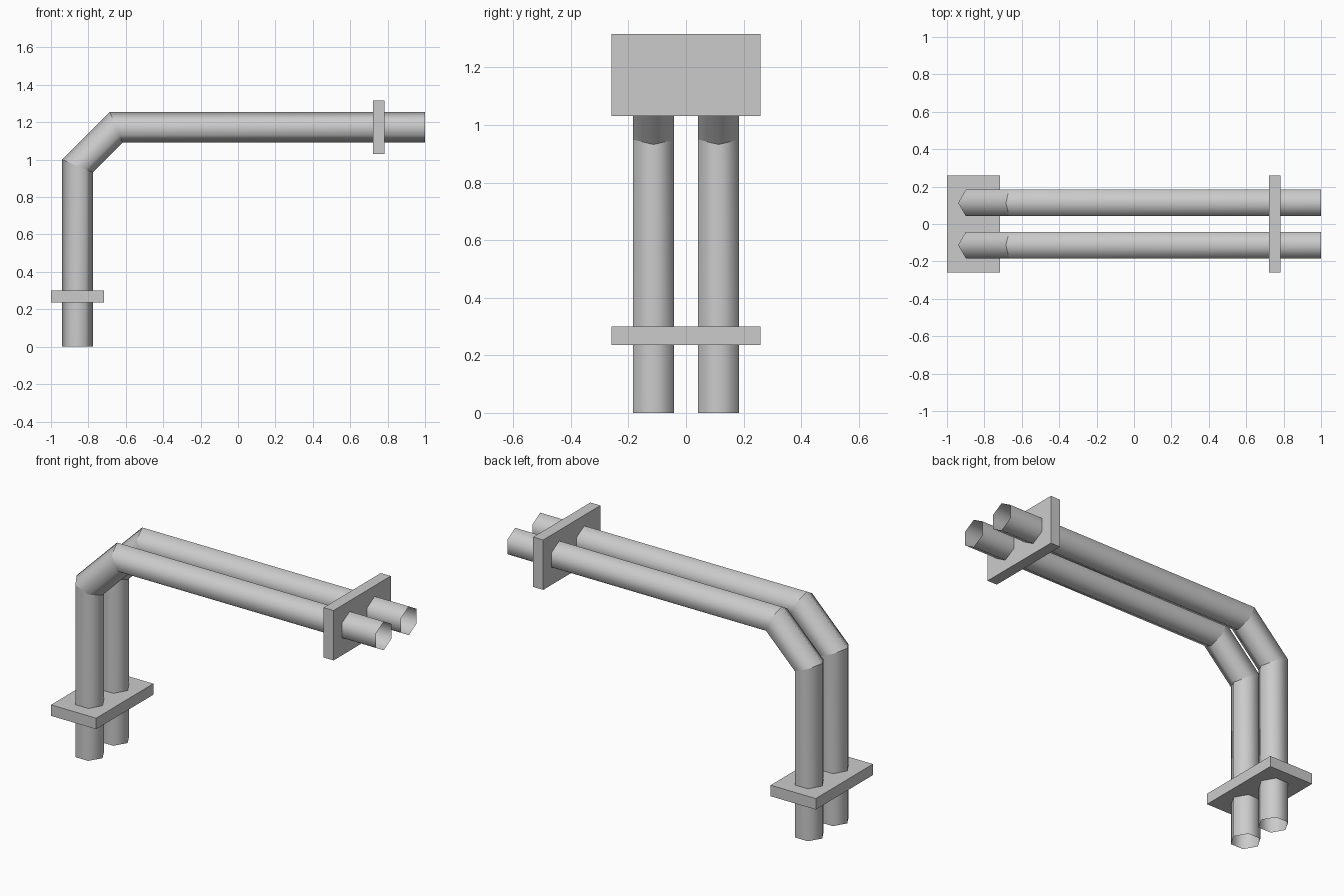
import bpy, bmesh, math
from mathutils import Vector

cube = bpy.data.objects.get("Cube")
if cube:
    bpy.data.objects.remove(cube, do_unlink=True)

grey = bpy.data.materials.new("plain grey")
grey.use_nodes = True
colour = (0.6, 0.6, 0.6, 1)
grey.diffuse_color = colour
grey.node_tree.nodes["Principled BSDF"].inputs["Base Color"].default_value = colour

RADIUS, SIDES = 0.082, 6
PIPE_X, PIPE_Z, PIPE_Y = -0.858, 1.173, 0.113
BEND = 0.207


def add_object(name, bm):
    bmesh.ops.recalc_face_normals(bm, faces=bm.faces)
    mesh = bpy.data.meshes.new(name)
    bm.to_mesh(mesh)
    bm.free()
    mesh.materials.append(grey)
    obj = bpy.data.objects.new(name, mesh)
    bpy.context.collection.objects.link(obj)
    return obj


def add_plate(name, centre, size):
    bm = bmesh.new()
    bmesh.ops.create_cube(bm, size=1)
    bmesh.ops.scale(bm, vec=size, verts=bm.verts)
    bmesh.ops.translate(bm, vec=centre, verts=bm.verts)
    add_object(name, bm)


def add_pipe(name, y):
    """Open six-sided tube swept along a path in the xz plane with mitred bends."""
    path = [Vector(p) for p in ((PIPE_X, y, 0), (PIPE_X, y, PIPE_Z - BEND),
                                (PIPE_X + BEND, y, PIPE_Z), (1, y, PIPE_Z))]
    bm = bmesh.new()
    rings = []
    for i, point in enumerate(path):
        into = (point - path[max(i - 1, 0)]).normalized()
        out = (path[min(i + 1, len(path) - 1)] - point).normalized()
        along = (into + out).normalized()
        across = along.cross(Vector((0, 1, 0)))
        # widen the section at each mitre so the tube keeps its thickness
        stretch = 1 / along.dot(into if i else out)
        ring = []
        for k in range(SIDES):
            a = math.tau * k / SIDES
            offset = across * math.cos(a) * stretch + Vector((0, math.sin(a), 0))
            ring.append(bm.verts.new(point + offset * RADIUS))
        rings.append(ring)
    for low, high in zip(rings, rings[1:]):
        for k in range(SIDES):
            n = (k + 1) % SIDES
            bm.faces.new((low[k], low[n], high[n], high[k])).smooth = True
    # crisp seams at the bends
    for ring in rings[1:-1]:
        for k in range(SIDES):
            bm.edges.get((ring[k], ring[(k + 1) % SIDES])).smooth = False
    add_object(name, bm)


# Twin pipes
add_pipe("front_pipe", -PIPE_Y)
add_pipe("back_pipe", PIPE_Y)

# Mounting plates
add_plate("lower_plate", (-0.858, 0, 0.268), (0.285, 0.516, 0.063))
add_plate("upper_plate", (0.753, 0, PIPE_Z), (0.063, 0.516, 0.285))
